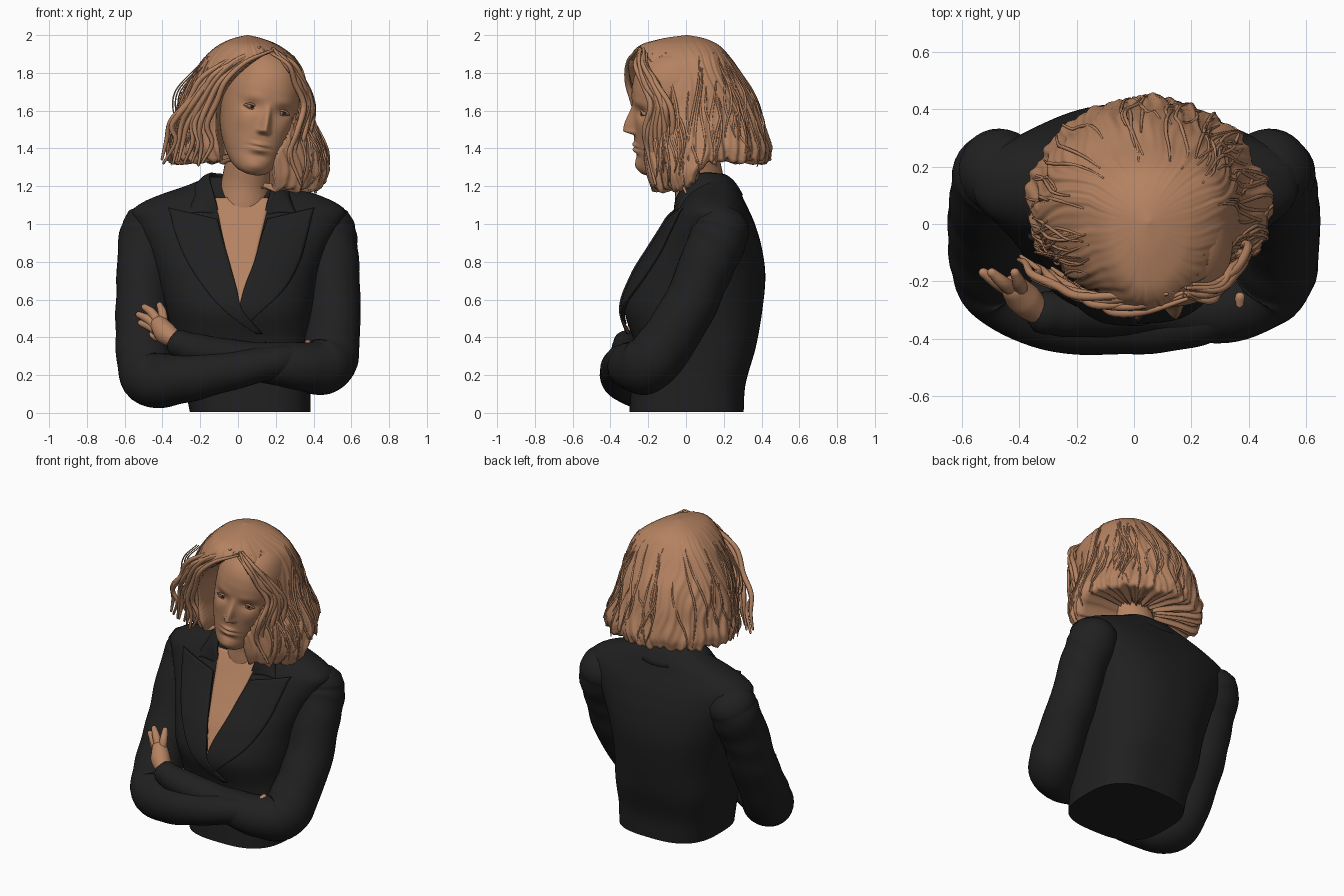
import bpy, bmesh, math, random
from mathutils import Vector, Matrix
from math import sin, cos, pi, exp

if "Cube" in bpy.data.objects:
    bpy.data.objects.remove(bpy.data.objects["Cube"])
random.seed(4)

def material(name, rgb):
    m = bpy.data.materials.new(name)
    m.diffuse_color = (*rgb, 1)
    m.use_nodes = True
    m.node_tree.nodes["Principled BSDF"].inputs["Base Color"].default_value = m.diffuse_color
    return m
TAN = material("warm_tan", (0.46, 0.225, 0.12))
BLACK = material("suit_black", (0.0145, 0.0145, 0.015))
WHITE = material("eye_white", (0.42, 0.33, 0.27))
DARK = material("eye_dark", (0.02, 0.015, 0.012))

def curve(tab, t):
    """Smooth interpolation of rows (key, values...)"""
    t = min(max(t, tab[0][0]), tab[-1][0])
    i = 0
    while i < len(tab) - 2 and t > tab[i + 1][0]:
        i += 1
    def slope(k, c):
        a, b = tab[max(k - 1, 0)], tab[min(k + 1, len(tab) - 1)]
        return (b[c] - a[c]) / (b[0] - a[0])
    h = tab[i + 1][0] - tab[i][0]
    u = (t - tab[i][0]) / h
    return [(2*u**3 - 3*u*u + 1) * tab[i][c] + (u**3 - 2*u*u + u) * h * slope(i, c)
            + (3*u*u - 2*u**3) * tab[i + 1][c] + (u**3 - u*u) * h * slope(i + 1, c)
            for c in range(1, len(tab[0]))]

def step(x, a, b):
    u = min(max((x - a) / (b - a), 0), 1)
    return u * u * (3 - 2 * u)

def grid(name, rows, mat, closed=True, thick=0):
    bm = bmesh.new()
    vs = [[bm.verts.new(p) for p in r] for r in rows]
    n = len(rows[0])
    for a, b in zip(vs, vs[1:]):
        for j in range(n if closed else n - 1):
            k = (j + 1) % n
            bm.faces.new((a[j], a[k], b[k], b[j]))
    if closed:
        bm.faces.new(vs[0])
        bm.faces.new(vs[-1])
    bmesh.ops.recalc_face_normals(bm, faces=bm.faces)
    me = bpy.data.meshes.new(name)
    bm.to_mesh(me)
    bm.free()
    for p in me.polygons:
        p.use_smooth = len(p.vertices) < 5
    me.materials.append(mat)
    ob = bpy.data.objects.new(name, me)
    bpy.context.collection.objects.link(ob)
    if thick:
        s = ob.modifiers.new("thickness", 'SOLIDIFY')
        s.thickness, s.offset = thick, 0
    return ob

def tube(name, pts, mat, segs=12, steps=6, cap=1.0, fold=0.0):
    """Round-ended tube through points (x, y, z, radius)"""
    tab = [(i, *p) for i, p in enumerate(pts)]
    m = (len(pts) - 1) * steps
    s = [curve(tab, i / steps) for i in range(m + 1)]
    P, R = [Vector(q[:3]) for q in s], [q[3] for q in s]
    T = [(P[min(i + 1, m)] - P[max(i - 1, 0)]).normalized() for i in range(m + 1)]
    rings = [(P[0] - T[0] * R[0] * cap * sin(f), R[0] * cos(f), T[0]) for f in (1.45, 1.0, 0.5)]
    rings += list(zip(P, R, T))
    rings += [(P[m] + T[m] * R[m] * cap * sin(f), R[m] * cos(f), T[m]) for f in (0.5, 1.0, 1.45)]
    side, rows = T[0].orthogonal(), []
    for i, (p, r, t) in enumerate(rings):
        side = (side - t * side.dot(t)).normalized()
        up = t.cross(side)
        rows.append([p + (side * cos(a) + up * sin(a)) * r
                     * (1 + fold * sin(0.75 * i + 1.5 * sin(a + i * 0.2)) + fold * 0.5 * sin(3 * a + i * 0.4))
                     for a in (2 * pi * k / segs for k in range(segs))])
    return grid(name, rows, mat)

# ---- Jacket body: (z, centre x, half width, front y, back y)
TORSO = [(0.005, .065, .32, -.30, .305), (.15, .05, .335, -.29, .315), (.35, .025, .365, -.27, .37),
         (.55, .01, .395, -.325, .405), (.73, 0, .43, -.265, .42), (.88, 0, .485, -.175, .40),
         (1.0, .005, .545, -.10, .365), (1.07, .005, .565, -.06, .335), (1.12, .005, .50, -.03, .31),
         (1.165, .005, .39, 0, .29), (1.2, .01, .29, .03, .27), (1.25, .01, .17, .06, .23)]
def spow(v, e):
    return math.copysign(abs(v) ** e, v)
rows = []
for i in range(61):
    z = .005 + 1.245 * i / 60
    cx, rx, yf, yb = curve(TORSO, z)
    e = .7 + .14 * step(z, .2, .5)          # squarer towards the hem
    rows.append([(cx + rx * spow(cos(a), e), (yf + yb) / 2 + (yb - yf) / 2 * spow(sin(a), e), z)
                 for a in (2 * pi * k / 96 for k in range(96))])
grid("jacket_body", rows, BLACK)

def front(x, z):
    cx, rx, yf, yb = curve(TORSO, z)
    u = min(abs(x - cx) / rx, 1)
    return (yf + yb) / 2 - (yb - yf) / 2 * (1 - u ** 2.38) ** .42

def patch(name, tab, lift, mat, thick, peak=0):
    """Plate laid on the jacket front from rows (z, left x, right x); peak raises the outer top corner"""
    rows, z0, z1 = [], tab[0][0], tab[-1][0]
    for i in range(41):
        l, r = curve(tab, z0 + (z1 - z0) * i / 40)
        row = []
        for k in range(15):
            x = l + (r - l) * k / 14
            z = z0 + (z1 - z0) * i / 40 + abs(peak) * (i / 40) ** 4 * ((k if peak > 0 else 14 - k) / 14 - .6)
            row.append((x, front(x, z) - lift, z))
        rows.append(row)
    return grid(name, rows, mat, closed=False, thick=thick)
patch("chest_skin", [(.55, .005, .015), (.62, 0, .035), (.75, -.035, .075), (.95, -.085, .125),
                     (1.05, -.105, .15), (1.14, -.13, .17)], .006, TAN, .004)
patch("right_lapel", [(.47, .02, .05), (.5, 0, .08), (.65, .03, .24), (.8, .085, .325), (.95, .125, .37),
                      (1.04, .15, .395), (1.06, .155, .405)], .014, BLACK, .016, .06)
patch("left_lapel", [(.42, .10, .13), (.45, .05, .1), (.55, -.08, .02), (.65, -.17, -.005), (.8, -.27, -.045),
                     (.95, -.335, -.085), (1.04, -.36, -.105), (1.06, -.37, -.11)], .022, BLACK, .016, -.06)

# Folded collar around the neck, running down into the lapels
inner = [(-.115, -.06, 1.04), (-.145, -.04, 1.15), (-.17, .06, 1.255), (-.12, .18, 1.26), (0, .215, 1.25)]
outer = [(-.29, -.045, 1.05), (-.255, .005, 1.13), (-.245, .11, 1.195), (-.17, .25, 1.17), (0, .295, 1.15)]
def whole(c):
    c = c + [(-x, y, z) for x, y, z in c[-2::-1]]
    return [(i, *p) for i, p in enumerate(c)]
ci, co = whole(inner), whole(outer)
rows = []
for i in range(65):
    a, b = Vector(curve(ci, i / 8)), Vector(curve(co, i / 8))
    rows.append([a.lerp(b, k / 6) + Vector((.02, 0, .015 * sin(pi * k / 6))) for k in range(7)])
grid("collar", rows, BLACK, closed=False, thick=.016)

# ---- Crossed arms
tube("right_sleeve", [(.465, .185, .98, .15), (.48, .165, .91, .152), (.497, .10, .76, .145), (.505, .01, .55, .143),
                      (.495, -.12, .35, .148), (.455, -.21, .25, .15), (.30, -.29, .25, .125),
                      (.05, -.29, .28, .1), (-.2, -.31, .33, .085), (-.315, -.31, .365, .075)],
     BLACK, 32, 8, .8, .016)
tube("left_sleeve", [(-.465, .185, .98, .15), (-.48, .165, .91, .152), (-.497, .10, .76, .145), (-.505, .01, .53, .143),
                     (-.495, -.12, .29, .148), (-.455, -.21, .18, .15), (-.28, -.315, .185, .13),
                     (0, -.355, .23, .1), (.22, -.34, .275, .085), (.33, -.3, .29, .07)],
     BLACK, 32, 8, .8, .016)

# Hands
tube("resting_palm", [(-.33, -.31, .385, .045), (-.38, -.265, .42, .06), (-.415, -.225, .465, .05)], TAN, 16)
for i, (bx, bz, mx, mz, tx, tz) in enumerate([(-.395, .47, -.40, .53, -.415, .57), (-.42, .475, -.455, .53, -.495, .56),
                                              (-.43, .455, -.475, .495, -.525, .52), (-.42, .43, -.47, .46, -.515, .475),
                                              (-.39, .40, -.44, .405, -.48, .42)]):
    tube("finger_%d" % (i + 1), [(bx, -.23, bz, .027), (mx, -.205, mz, .024), (tx, -.17, tz, .017)], TAN, 10)
tube("tucked_hand", [(.345, -.32, .31, .03), (.365, -.29, .345, .025), (.37, -.255, .37, .018)], TAN, 12)

# ---- Neck and head
tube("neck", [(.02, .10, .98, .15), (.03, .085, 1.1, .145), (.045, .07, 1.22, .132), (.075, .04, 1.36, .135),
              (.10, .03, 1.48, .13)], TAN, 32)
HEAD_AT = Matrix.Translation((.10, 0, 1.56)) @ Matrix.Rotation(math.radians(12), 4, 'Y') \
    @ Matrix.Rotation(math.radians(10), 4, 'Z')
# (z, half width, front y, back y)
HEAD = [(-.298, .025, -.22, -.17), (-.285, .07, -.243, -.10), (-.25, .11, -.26, -.01), (-.18, .150, -.268, .1),
        (-.1, .180, -.276, .18), (0, .200, -.282, .24), (.08, .208, -.285, .26), (.18, .205, -.285, .26),
        (.28, .175, -.25, .22), (.35, .12, -.165, .15), (.385, .03, -.04, .04)]
def g(v, c, w):
    return exp(-((v - c) / w) ** 2)
def features(x, z):
    ax = abs(x)
    ridge = step(z, .11, -.055) * step(z, -.085, -.055)
    d = .058 * ridge * g(x, 0, .016 + .008 * ridge)
    d += .014 * g(ax, .024, .013) * g(z, -.062, .015)                      # nostrils
    d -= .020 * g(ax, .088, .045) * g(z, .058, .03)                        # eye sockets
    d += .005 * g(ax, .08, .06) * g(z, .11, .025)                          # brows
    d += .015 * g(x, 0, .042) * (g(z, -.133, .012) + 1.1 * g(z, -.162, .014))
    d -= .007 * g(x, 0, .055) * g(z, -.147, .005)                          # mouth line
    d -= .006 * g(x, 0, .05) * g(z, -.195, .015)
    d += .012 * g(x, 0, .05) * g(z, -.25, .03)                             # chin
    return d + .010 * g(ax, .12, .05) * g(z, -.02, .05)                    # cheekbones
rows = []
for i in range(121):
    z = -.298 + .683 * i / 120
    rx, yf, yb = curve(HEAD, z)
    ring = []
    for k in range(180):
        a = 2 * pi * k / 180
        x, y = rx * spow(cos(a), .92), (yf + yb) / 2 + (yb - yf) / 2 * spow(sin(a), .92)
        if sin(a) < 0:
            y -= features(x, z) * step(-sin(a), 0, .5)
        ring.append(HEAD_AT @ Vector((x, y, z)))
    rows.append(ring)
grid("head", rows, TAN)

def ball(name, c, r, mat):
    rows = [[HEAD_AT @ Vector((c[0] + r[0] * sin(t) * cos(a), c[1] + r[1] * sin(t) * sin(a), c[2] + r[2] * cos(t)))
             for a in (2 * pi * k / 16 for k in range(16))] for t in (.05 + 3.04 * j / 10 for j in range(11))]
    grid(name, rows, mat)
for side, s in (("left", -1), ("right", 1)):
    ball(side + "_eye", (s * .088, -.240, .055), (.030, .018, .011), WHITE)
    ball(side + "_iris", (s * .088 + .004, -.251, .055), (.011, .010, .010), DARK)
    for lid, dz, r in (("upper", .013, .006), ("lower", -.011, .004)):
        arc = [HEAD_AT @ Vector((s * .088 + u * .034, -.256 + .012 * u * u, .055 + dz * (1 - u * u)))
               for u in (-1, -.5, 0, .5, 1)]
        tube("%s_%s_eyelid" % (side, lid), [(*p, r) for p in arc], TAN, 8, 3)

# ---- Hair: (z, left x, right x, front y, back y), and the face opening (z, left x, right x)
HAIR = [(1.15, -.37, .46, -.21, .42), (1.2, -.375, .475, -.22, .43), (1.3, -.385, .485, -.235, .45), (1.4, -.375, .465, -.25, .445),
        (1.5, -.345, .42, -.26, .42), (1.6, -.325, .38, -.28, .395), (1.7, -.29, .365, -.295, .355),
        (1.8, -.235, .34, -.305, .29), (1.88, -.18, .30, -.295, .235), (1.95, -.10, .21, -.235, .17),
        (1.985, -.02, .12, -.11, .09), (2.0, .045, .055, .0, .01)]
OPEN = [(1.15, -.13, .20), (1.35, -.10, .20), (1.5, -.12, .275), (1.65, -.11, .32), (1.75, -.05, .31),
        (1.85, .06, .26), (1.9, .14, .19), (1.95, .25, .1)]
def outline(a, z):
    xl, xr, yf, yb = curve(HAIR, z)
    cy = .06 if z < 1.9 else .06 + (.005 - .06) * (z - 1.9) / .1
    return (xl + xr) / 2 + (xr - xl) / 2 * cos(a), cy + ((yb - cy) if sin(a) > 0 else (cy - yf)) * sin(a)
def hair_point(a, s, lift=0.0):
    x, y = outline(a, 1.3)
    zb = 1.335 - .15 * step(y, .16, -.04) * step(x, 0, .2) + .01 * sin(17 * a) + .008 * sin(41 * a + 1)
    z = zb + (2.0 - zb) * s
    x, y = outline(a, z)
    low = 1 - s
    w = a + .12 * sin(7 * z + 2 * a) + .05 * sin(17 * z + 5 * a)           # strands wander as they fall
    f = 1 + lift + low ** .4 * (.012 * sin(13 * w) + .012 * sin(29 * w + 1) + .009 * sin(53 * w)
                                + .016 * low * sin(9 * a + 14 * z)) - .04 * step(s, .1, 0)
    x, y = .04 + (x - .04) * f, .04 + (y - .04) * f
    if sin(a) < 0 and not lift:
        l, r = curve(OPEN, z)
        y += (.02 - y) * step(x, l, l + .035) * step(r - x, 0, .035)
    return Vector((x, y, z))
N = 320
ang = [2 * pi * k / N for k in range(N)]
rows = [[hair_point(a, 1 - (1 - i / 64) ** 1.7) for a in ang] for i in range(65)]
c = Vector((.06, .08, 0))
def shrink(f, dz):
    return [Vector((c.x + (p.x - c.x) * f, c.y + (p.y - c.y) * f, p.z + dz)) for p in rows[0]]
grid("bob_hair", [shrink(.3, .02), shrink(.7, .01), shrink(.92, -.005)] + rows, TAN)

# Fine strands lying on the hair surface
for i in range(70):
    a0, top, w = random.uniform(-.25 * pi, 1.25 * pi), random.uniform(.45, .9), random.uniform(-.2, .2)
    ph, end = random.uniform(0, 6), random.uniform(-.03, .2)
    pts = []
    for k in range(8):
        u = k / 7
        p = hair_point(a0 + w * u + .06 * sin(5 * u + ph), top + (end - top) * u, .001 + .008 * sin(4 * u + ph))
        pts.append((*p, .002 + .005 * sin(pi * (.1 + .85 * u))))
    tube("hair_strand", pts, TAN, 6, 3)

# Wavy locks that frame the face, from the parting down
LOCKS = [("left_lock", [(.17, -.255, 1.92), (.05, -.295, 1.87), (-.06, -.30, 1.77), (-.125, -.275, 1.64),
                        (-.17, -.25, 1.52), (-.15, -.235, 1.42), (-.19, -.21, 1.32)], (-.032, .014, .002)),
         ("right_lock", [(.18, -.255, 1.92), (.26, -.26, 1.85), (.315, -.225, 1.75), (.335, -.19, 1.63),
                         (.30, -.21, 1.5), (.265, -.21, 1.36), (.32, -.15, 1.2)], (.012, .022, -.004))]
for name, path, shift in LOCKS:
    for i in range(8):
        pts = []
        for k, p in enumerate(path):
            u, j = k / 6, .014
            q = [p[d] + shift[d] * i * min(1, .2 + u) + random.uniform(-j, j) for d in range(3)]
            pts.append((*q, .004 + .012 * sin(pi * (.08 + .84 * u))))
        tube(name, pts, TAN, 8, 6)

# Loose flyaway curls on the left side
for i in range(3):
    x = -.29 - .014 * i
    tube("flyaway_curl", [(x + .10, -.12, 1.83, .003), (x - .01, -.10, 1.71, .004), (x - .025, -.06 - .02 * i, 1.60, .004),
                          (x + .02, -.11, 1.52, .004), (x - .02, -.1, 1.42, .003)], TAN, 6, 6)
